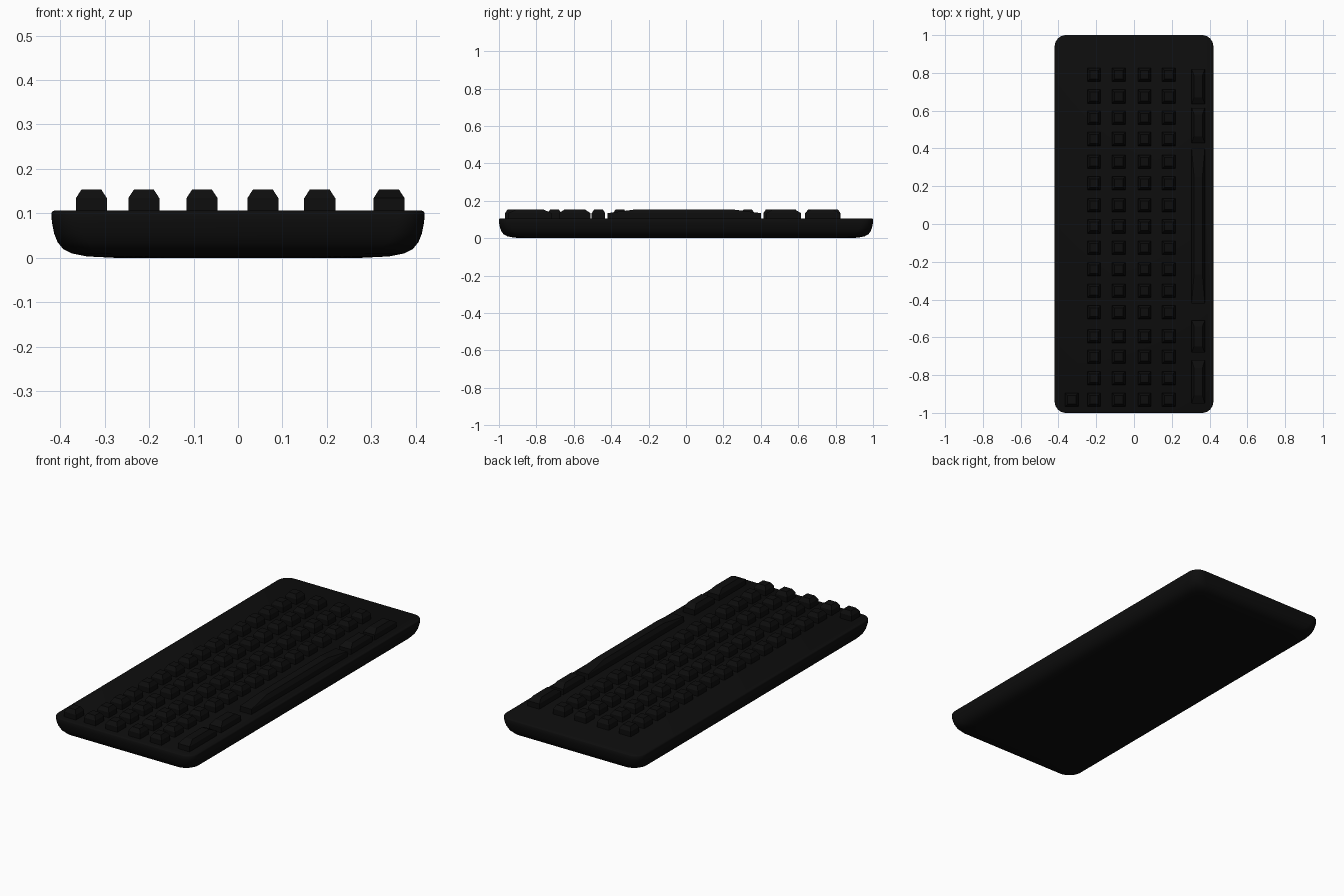
import bpy, bmesh, math

if "Cube" in bpy.data.objects:
    bpy.data.objects.remove(bpy.data.objects["Cube"], do_unlink=True)

black = bpy.data.materials.new("soft_black")
black.use_nodes = True
shade = (0.004, 0.004, 0.004, 1)
black.diffuse_color = shade
black.node_tree.nodes["Principled BSDF"].inputs["Base Color"].default_value = shade


def finish(bm, name):
    bmesh.ops.recalc_face_normals(bm, faces=bm.faces[:])
    mesh = bpy.data.meshes.new(name)
    bm.to_mesh(mesh)
    bm.free()
    mesh.materials.append(black)
    obj = bpy.data.objects.new(name, mesh)
    bpy.context.collection.objects.link(obj)
    return obj


def rounded_ring(bm, z, inset, radius, steps=8):
    """Horizontal rounded rectangle, inset from the outer body size."""
    hx, hy = 0.42 - inset - radius, 1 - inset - radius
    ring = []
    for corner, (sx, sy) in enumerate([(1, 1), (-1, 1), (-1, -1), (1, -1)]):
        for i in range(steps + 1):
            a = math.pi / 2 * (corner + i / steps)
            ring.append(bm.verts.new((sx * hx + radius * math.cos(a),
                                      sy * hy + radius * math.sin(a), z)))
    return ring


def loft(bm, rings):
    for a, b in zip(rings, rings[1:]):
        for i in range(len(a)):
            j = (i + 1) % len(a)
            bm.faces.new((a[i], a[j], b[j], b[i]))
    bm.faces.new(rings[0])
    bm.faces.new(rings[-1])


# Body: flat top, softly rounded underside
bm = bmesh.new()
section = [(0, 0.14), (0.003, 0.08), (0.01, 0.045), (0.02, 0.026), (0.035, 0.014),
           (0.055, 0.006), (0.08, 0.001), (0.1, 0), (0.104, 0.002), (0.106, 0.006)]
loft(bm, [rounded_ring(bm, z, inset, 0.06 + 0.6 * inset if z < 0.1 else 0.06 - inset)
          for z, inset in section])
body = finish(bm, "body")
bpy.context.view_layer.objects.active = body
body.select_set(True)
bpy.ops.object.shade_smooth_by_angle(angle=math.radians(40))
body.select_set(False)


def add_key(name, x, y, length=0.072, width=0.07):
    """Keycap with straight sides and a top that tapers in proportion."""
    bm = bmesh.new()
    rings = []
    for z, scale in [(0.09, 1), (0.134, 1), (0.154, 0.63)]:
        rings.append([bm.verts.new((x + sx * width / 2 * scale, y + sy * length / 2 * scale, z))
                      for sx, sy in [(1, 1), (-1, 1), (-1, -1), (1, -1)]])
    loft(bm, rings)
    return finish(bm, name)


# Main grid of square keys
columns = [-0.212, -0.081, 0.056, 0.184]
rows = [0.79, 0.675, 0.563, 0.45, 0.33, 0.215, 0.1, -0.013,
        -0.125, -0.24, -0.354, -0.468, -0.595, -0.703, -0.817, -0.931]
for c, x in enumerate(columns):
    for r, y in enumerate(rows):
        add_key(f"key_{c + 1}_{r + 1}", x, y)

# Single corner key
add_key("corner_key", -0.33, -0.931)

# Long keys along the edge
for name, start, end in [("edge_key_1", -0.95, -0.72), ("edge_key_2", -0.68, -0.51),
                         ("space_bar", -0.42, 0.4), ("edge_key_3", 0.43, 0.615),
                         ("edge_key_4", 0.635, 0.82)]:
    add_key(name, 0.34, (start + end) / 2, end - start)
